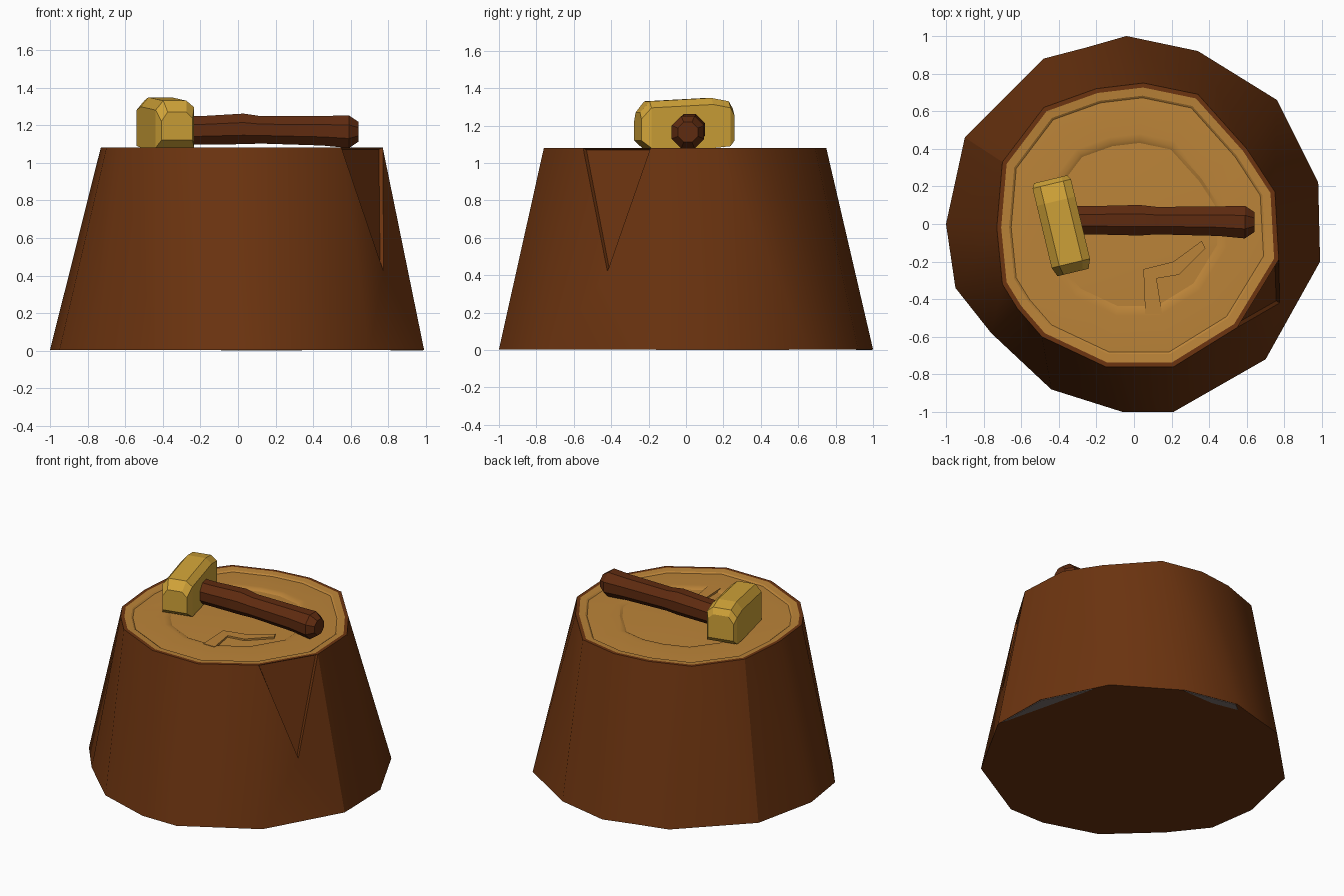
import bpy, bmesh, math
from mathutils import Vector, Matrix

if "Cube" in bpy.data.objects:
    bpy.data.objects.remove(bpy.data.objects["Cube"])


def material(name, rgb):
    m = bpy.data.materials.new(name)
    m.diffuse_color = (*rgb, 1)
    m.use_nodes = True
    m.node_tree.nodes["Principled BSDF"].inputs["Base Color"].default_value = m.diffuse_color
    return m


BARK = material("bark brown", (0.150, 0.034, 0.005))
WOOD = material("cut wood tan", (0.50, 0.23, 0.040))
GOLD = material("mallet yellow", (0.64, 0.37, 0.040))
GRIP = material("handle brown", (0.114, 0.024, 0.005))
GREY = material("underside grey", (0.20, 0.165, 0.155))


def finish(name, bm, mat, angle=None):
    bmesh.ops.recalc_face_normals(bm, faces=bm.faces)
    me = bpy.data.meshes.new(name)
    bm.to_mesh(me)
    bm.free()
    ob = bpy.data.objects.new(name, me)
    bpy.context.collection.objects.link(ob)
    me.materials.append(mat)
    if angle:
        bpy.ops.object.select_all(action='DESELECT')
        ob.select_set(True)
        bpy.context.view_layer.objects.active = ob
        bpy.ops.object.shade_smooth_by_angle(angle=math.radians(angle))
    return ob


def loft(bm, rings, cap_start=True, cap_end=True, skip=None):
    """Join rings of points with quads, optionally capping both ends."""
    vs = [[bm.verts.new(p) for p in r] for r in rings]
    n = len(vs[0])
    for k in range(len(vs) - 1):
        for i in range(n):
            if (k, i) != skip:
                j = (i + 1) % n
                bm.faces.new((vs[k][i], vs[k][j], vs[k + 1][j], vs[k + 1][i]))
    if cap_start:
        bm.faces.new(vs[0])
    if cap_end:
        bm.faces.new(vs[-1])
    return vs


def prism(name, pts, z0, z1, mat):
    bm = bmesh.new()
    loft(bm, [[(x, y, z) for x, y in pts] for z in (z0, z1)])
    return finish(name, bm, mat)


# Irregular fifteen-sided stump outlines, clockwise from the back
BASE = [(-.04, 1), (.34, .92), (.76, .66), (.98, .22), (.99, -.20), (.70, -.72), (.21, -1), (-.06, -1),
        (-.44, -.88), (-.76, -.58), (-.95, -.34), (-1, 0), (-.90, .46), (-.48, .88), (-.25, .94)]
TOP = [(.05, .75), (.34, .69), (.60, .40), (.75, .17), (.77, -.19), (.55, -.55), (.21, -.76), (-.15, -.76),
       (-.49, -.60), (-.62, -.45), (-.70, -.32), (-.73, -.02), (-.70, .33), (-.48, .62), (-.20, .72)]
H = 1.08


def top_ring(s, z):
    return [(x * s, y * s, z) for x, y in TOP]


# Bark with a narrow rim; the panel at corner 4 gets a recessed V split
bm = bmesh.new()
vs = loft(bm, [[(x, y, 0.004) for x, y in BASE], top_ring(1, H), top_ring(.968, H)],
          cap_end=False, skip=(0, 4))
b4, b5, t4, t5 = vs[0][4], vs[0][5], vs[1][4], vs[1][5]
tip = bm.verts.new((.775, -.42, .42))
for tri in ((b4, b5, tip), (b5, t5, tip), (t4, b4, tip)):
    bm.faces.new(tri)
split = bm.faces.new((t5, t4, tip))
bmesh.ops.recalc_face_normals(bm, faces=bm.faces)
split.normal_update()
if split.normal.x < 0:
    split.normal_flip()
bmesh.ops.inset_individual(bm, faces=[split], thickness=.012, depth=-.02)
finish("stump_bark", bm, BARK, 30)

# Cut top with shallow growth-ring steps
bm = bmesh.new()
profile = [(.97, 1.08), (.91, 1.076), (.895, 1.068), (.64, 1.076), (.60, 1.074), (.575, 1.064), (.30, 1.070)]
loft(bm, [top_ring(s, z) for s, z in profile], cap_start=False)
for f in bm.faces:
    f.normal_update()
top = finish("cut_top", bm, WOOD, 25)
if top.data.polygons[-1].normal.z < 0:
    top.data.flip_normals()

# Zigzag crack line on the cut top
prism("crack_ridge", [(.06, -.48), (.05, -.24), (.21, -.20), (.36, -.09), (.38, -.13), (.24, -.27),
                      (.12, -.29), (.15, -.48)], 1.055, 1.079, WOOD)

# Grey slivers under the back right edge
prism("underside_sliver_right", [(.985, -.16), (.975, .22), (.81, .55), (.89, .22)], 0, .006, GREY)
prism("underside_sliver_back", [(.34, .915), (-.03, .995), (-.09, .95), (.10, .91)], 0, .006, GREY)

# Mallet head: chamfered sections along its length, turned slightly
bm = bmesh.new()
turn = Matrix.Translation((-.385, -.005, 0)) @ Matrix.Rotation(math.radians(13.5), 4, 'Z')
rings = []
for y, w, z0, z1 in [(-.26, .085, 1.12, 1.27), (-.21, .105, 1.08, 1.33), (.13, .105, 1.08, 1.348),
                     (.225, .105, 1.09, 1.33), (.25, .09, 1.12, 1.29)]:
    section = [(-w, z0), (w, z0), (w, z1 - .035), (w * .6, z1), (-w * .6, z1), (-w, z1 - .05)]
    rings.append([turn @ Vector((x, y, z)) for x, z in section])
loft(bm, rings)
finish("mallet_head", bm, GOLD)

# Mallet handle: uneven eight-sided rod
bm = bmesh.new()
rings = []
for x, y, z, r in [(-.36, .02, 1.17, .082), (-.2, .02, 1.172, .082), (.03, .02, 1.180, .088),
                   (.12, .018, 1.175, .079), (.45, .015, 1.170, .085), (.59, .01, 1.165, .094),
                   (.64, .01, 1.165, .058)]:
    rings.append([(x, y + r * math.cos(a), z + r * math.sin(a))
                  for a in (math.tau * (i + .5) / 8 for i in range(8))])
loft(bm, rings)
finish("mallet_handle", bm, GRIP, 30)
